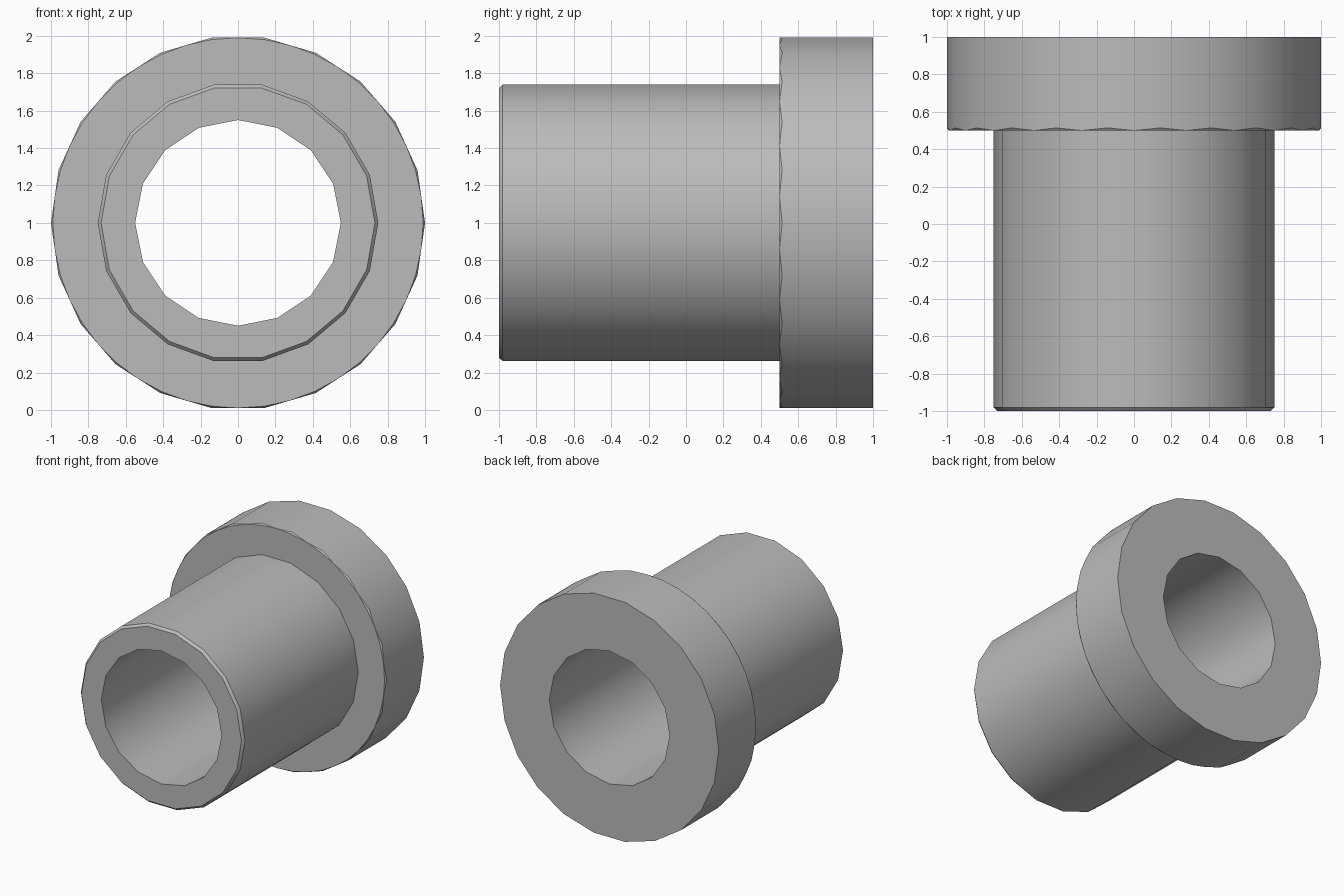
import bpy
import bmesh
from math import sin, cos, pi

default = bpy.data.objects.get("Cube")
if default:
    bpy.data.objects.remove(default, do_unlink=True)

# Plain grey metal
grey = bpy.data.materials.new("plain_grey")
grey.use_nodes = True
colour = (0.5, 0.5, 0.5, 1)
grey.diffuse_color = colour
grey.node_tree.nodes["Principled BSDF"].inputs["Base Color"].default_value = colour

FLANGE_SIDES, SHANK_SIDES, BORE_SIDES = 22, 18, 16
bm = bmesh.new()


def ring(sides, radius, y):
    """Closed loop of vertices around the horizontal axis."""
    angles = [2 * pi * i / sides for i in range(sides)]
    return [bm.verts.new((radius * cos(a), y, 1 + radius * sin(a))) for a in angles]


def wall(a, b):
    for i in range(len(a)):
        bm.faces.new((a[i - 1], a[i], b[i], b[i - 1]))


def annulus(outer, inner, direction):
    """Flat face between two loops with different side counts."""
    edges = []
    for loop in (outer, inner):
        for i in range(len(loop)):
            pair = (loop[i - 1], loop[i])
            edges.append(bm.edges.get(pair) or bm.edges.new(pair))
    bmesh.ops.triangle_fill(bm, use_beauty=True, edges=edges, normal=(0, direction, 0))


# Bore through the whole length
bore_front = ring(BORE_SIDES, 0.55, -1)
bore_back = ring(BORE_SIDES, 0.55, 1)
wall(bore_front, bore_back)

# Shank with a small chamfer at its open end
shank_tip = ring(SHANK_SIDES, 0.732, -1)
shank_front = ring(SHANK_SIDES, 0.75, -0.98)
shank_root = ring(SHANK_SIDES, 0.75, 0.5)
wall(shank_tip, shank_front)
wall(shank_front, shank_root)

# Flange, whose round front face trims only the corners of the faceted rim
flange_back = ring(FLANGE_SIDES, 1, 1)
corners = ring(FLANGE_SIDES, 1, 0.514)
face_rim = ring(2 * FLANGE_SIDES, cos(pi / FLANGE_SIDES), 0.5)
for i in range(FLANGE_SIDES):
    j = (i + 1) % FLANGE_SIDES
    near, middle, far = face_rim[2 * i], face_rim[2 * i + 1], face_rim[2 * j]
    bm.faces.new((corners[i], middle, corners[j], flange_back[j], flange_back[i]))
    bm.faces.new((near, middle, corners[i]))
    bm.faces.new((middle, far, corners[j]))

# Flat ring faces
annulus(shank_tip, bore_front, -1)
annulus(face_rim, shank_root, -1)
annulus(flange_back, bore_back, 1)

bmesh.ops.recalc_face_normals(bm, faces=bm.faces)
mesh = bpy.data.meshes.new("flanged_bushing")
bm.to_mesh(mesh)
bm.free()
mesh.materials.append(grey)
bushing = bpy.data.objects.new("flanged_bushing", mesh)
bpy.context.collection.objects.link(bushing)

# Smooth round walls, crisp rims
bpy.ops.object.select_all(action="DESELECT")
bushing.select_set(True)
bpy.context.view_layer.objects.active = bushing
bpy.ops.object.shade_smooth_by_angle(angle=pi / 6)
